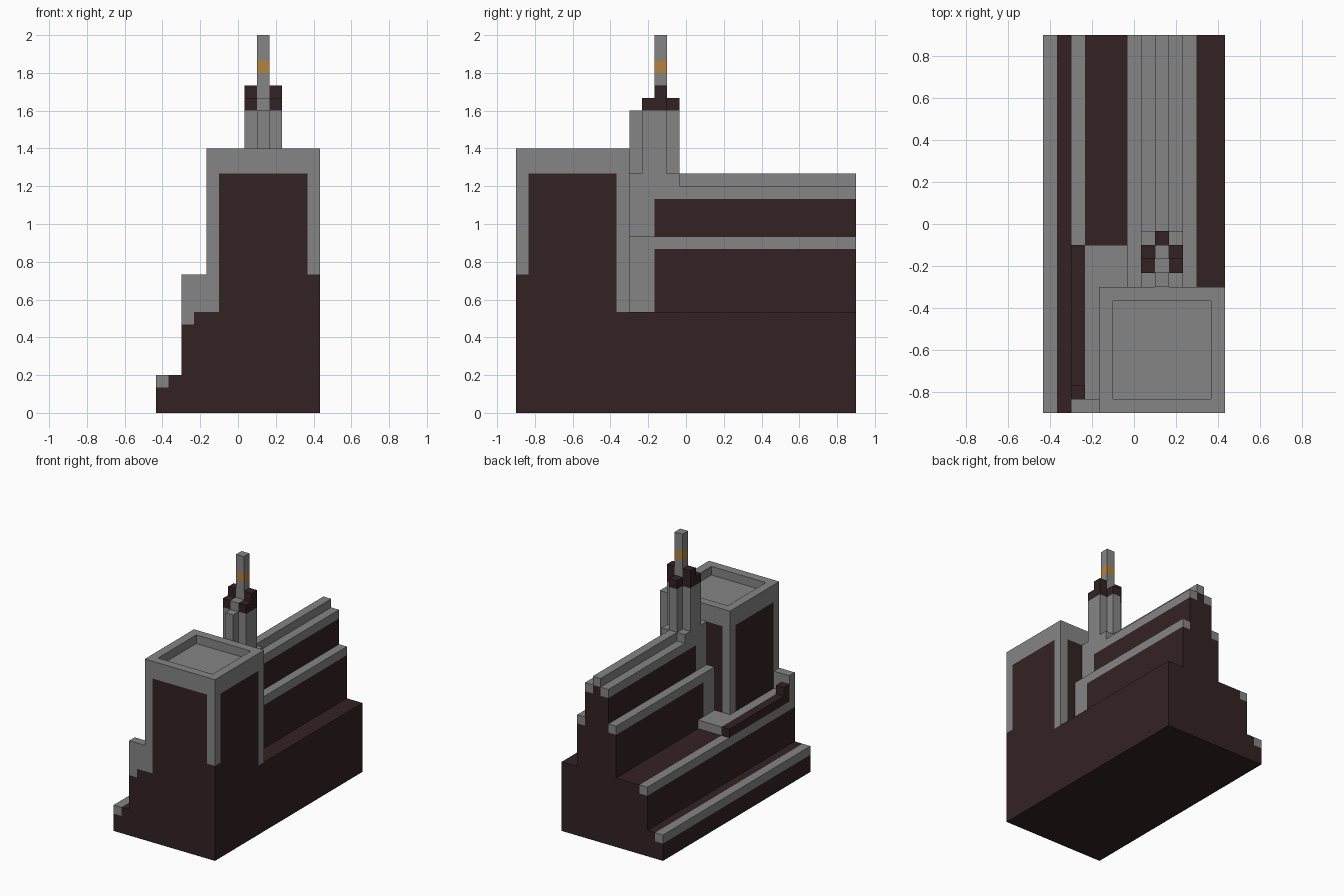
import bpy
import bmesh
from mathutils import Vector

cube = bpy.data.objects.get("Cube")
if cube:
    bpy.data.objects.remove(cube, do_unlink=True)

UNIT = 1 / 30                    # one block
ORIGIN = Vector((13, 27, 0))     # block coordinates of the model's centre


def material(name, rgb):
    m = bpy.data.materials.new(name)
    m.use_nodes = True
    colour = (*rgb, 1)
    m.diffuse_color = colour
    m.node_tree.nodes["Principled BSDF"].inputs["Base Color"].default_value = colour
    return m


MATS = [material("stone_grey", (0.235, 0.235, 0.235)),
        material("dark_brown", (0.034, 0.016, 0.017)),
        material("amber", (0.46, 0.22, 0.05))]
GREY, DARK, AMBER = range(3)


def block(name, x, y, z, paint=GREY, cuts=(), inset=None):
    """Box in block units; cuts are (axis, position), paint is a colour or a face rule."""
    bm = bmesh.new()
    bmesh.ops.create_cube(bm, size=1)
    for v in bm.verts:
        v.co = Vector([a[0] + (c + 0.5) * (a[1] - a[0]) for a, c in zip((x, y, z), v.co)])
    if inset:                    # sunken roof
        top = max(bm.faces, key=lambda f: f.calc_center_median().z)
        bmesh.ops.inset_region(bm, faces=[top], thickness=inset, use_even_offset=True)
        rim = [v.co.copy() for v in top.verts]
        floor = bmesh.ops.extrude_face_region(bm, geom=[top])
        bmesh.ops.delete(bm, geom=[top], context='FACES_ONLY')
        bmesh.ops.translate(bm, vec=(0, 0, -inset),
                            verts=[g for g in floor["geom"] if isinstance(g, bmesh.types.BMVert)])
    for axis, pos in cuts:
        normal = Vector((0, 0, 0))
        normal["xyz".index(axis)] = 1
        bmesh.ops.bisect_plane(bm, geom=bm.verts[:] + bm.edges[:] + bm.faces[:],
                               plane_co=normal * pos, plane_no=normal)
    bmesh.ops.recalc_face_normals(bm, faces=bm.faces)
    for f in bm.faces:
        f.material_index = paint(f.calc_center_median(), f.normal) if callable(paint) else paint
    for v in bm.verts:
        v.co = (v.co - ORIGIN) * UNIT
    mesh = bpy.data.meshes.new(name)
    bm.to_mesh(mesh)
    bm.free()
    for m in MATS:
        mesh.materials.append(m)
    obj = bpy.data.objects.new(name, mesh)
    bpy.context.collection.objects.link(obj)
    return obj


# Stepped base with grey edge trims
block("low_step", (0, 4), (0, 54), (0, 6),
      lambda c, n: GREY if c.x < 2 and c.z > 4 else DARK, [("x", 2), ("z", 4)])
block("base", (4, 26), (0, 54), (0, 16),
      lambda c, n: GREY if c.x < 6 and c.z > 14 else DARK, [("x", 6), ("z", 14)])


# Corner tower with framed dark panels and a sunken roof
def tower_paint(c, n):
    if abs(n.z) > 0.5 or c.z > 38:
        return GREY
    panel = 10 < c.x < 24 if abs(n.y) > 0.5 else 2 < c.y < 16
    low_corner = c.x > 24 and c.y < 2 and c.z < 22
    return DARK if panel or low_corner else GREY


block("tower", (8, 26), (0, 18), (16, 42), tower_paint,
      [("x", 10), ("x", 24), ("y", 2), ("y", 16), ("z", 22), ("z", 38)], inset=2)

# Terrace beside the tower
block("front_wall", (4, 8), (0, 2), (16, 22))
block("terrace_ledge", (6, 8), (2, 18), (16, 18))
block("terrace_platform", (6, 12), (18, 24), (16, 18))
block("terrace_rail", (4, 6), (2, 24), (16, 18), DARK)
block("rail_post", (4, 6), (2, 4), (18, 20), DARK)


# Long hall: two tiers with grey eaves and a grey front bay
def tier(name, x0, x1, z0, z1):
    def paint(c, n):
        eave = c.z > z1 - 2 and not x0 + 2 < c.x < x1 - 2
        return GREY if c.y < 22 or eave else DARK
    block(name, (x0, x1), (18, 54), (z0, z1), paint,
          [("x", x0 + 2), ("x", x1 - 2), ("y", 22), ("z", z1 - 2)])


tier("hall_lower_tier", 12, 22, 16, 28)
tier("hall_upper_tier", 14, 20, 28, 36)
block("roof_ridge", (16, 18), (26, 54), (36, 38))

# Spire with clustered piers and dark caps
block("spire_base", (14, 20), (18, 26), (36, 38))
block("front_pier", (16, 18), (18, 20), (38, 48))
block("inner_pier", (16, 18), (20, 22), (38, 50))
block("rear_pier", (16, 18), (24, 26), (38, 50),
      lambda c, n: DARK if c.z > 48 else GREY, [("z", 48)])
for side, x in (("right", 14), ("left", 18)):
    block(side + "_pier", (x, x + 2), (20, 24), (38, 48))
    block(side + "_low_cap", (x, x + 2), (20, 22), (48, 50), DARK)
    block(side + "_high_cap", (x, x + 2), (22, 24), (48, 52), DARK)
block("spire", (16, 18), (22, 24), (38, 60),
      lambda c, n: AMBER if 54 < c.z < 56 else GREY, [("z", 54), ("z", 56)])
